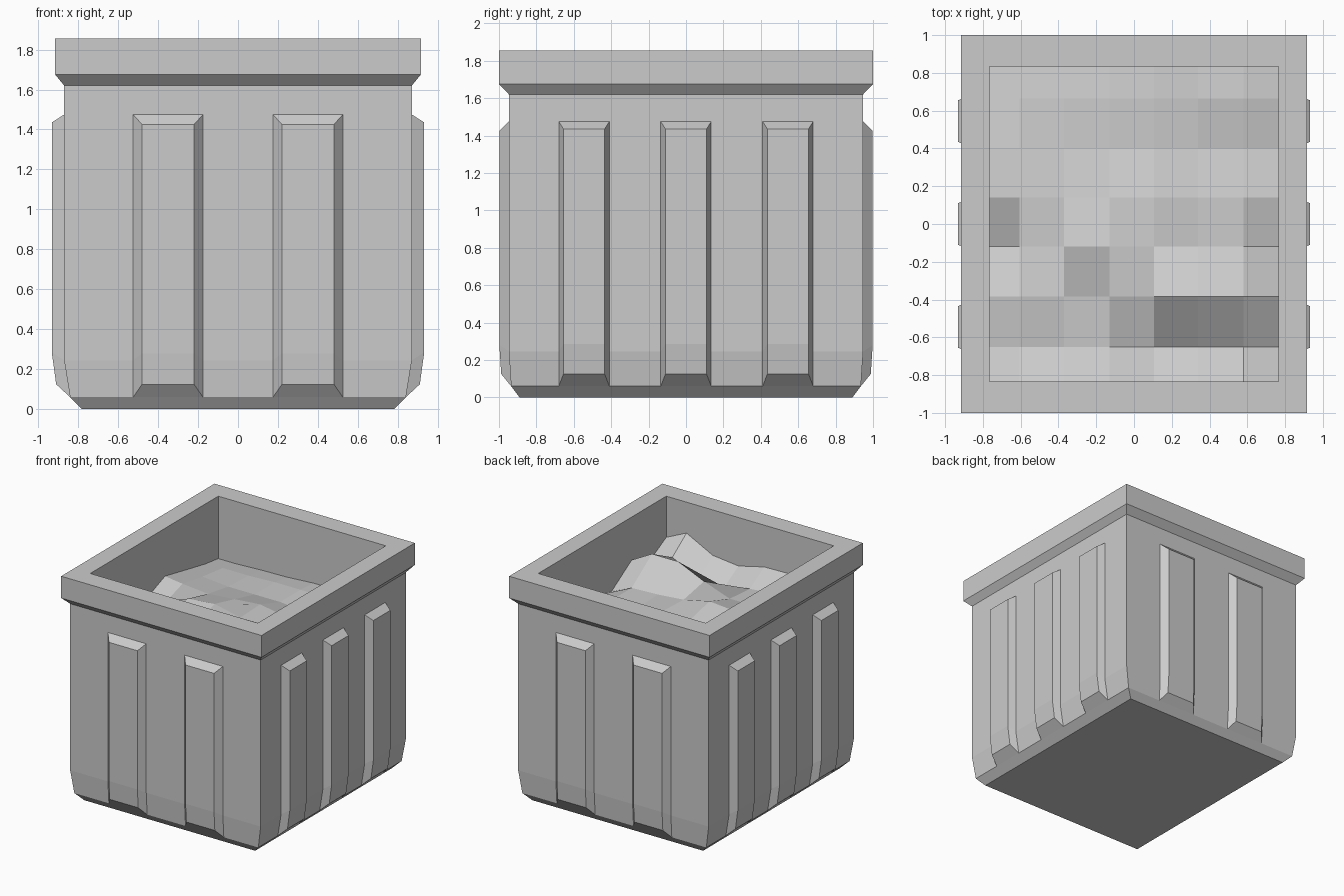
import bpy
from math import pi
from mathutils import Matrix

if "Cube" in bpy.data.objects:
    bpy.data.objects.remove(bpy.data.objects["Cube"])


def make(name, verts, faces):
    mesh = bpy.data.meshes.new(name)
    mesh.from_pydata(verts, [], faces)
    mesh.update()
    obj = bpy.data.objects.new(name, mesh)
    bpy.context.collection.objects.link(obj)
    return obj


def loft(name, rings, floor=False):
    """Stack of rectangles given as (half x, half y, z)."""
    verts, faces = [], []
    for hx, hy, z in rings:
        verts += [(-hx, -hy, z), (hx, -hy, z), (hx, hy, z), (-hx, hy, z)]
    for i in range(len(rings) - 1):
        for k in range(4):
            a, b = 4 * i + k, 4 * i + (k + 1) % 4
            faces.append((a, b, b + 4, a + 4))
    if floor:
        faces.append((3, 2, 1, 0))
    return make(name, verts, faces)


def rib(name, centre, base_w, face_w, base, face, angle):
    """Chamfered rib; base and face are (distance out, z) profiles, top to bottom."""
    verts, faces = [], []
    for (bd, bz), (fd, fz) in zip(base, face):
        verts += [(centre - base_w, -bd, bz), (centre - face_w, -fd, fz),
                  (centre + face_w, -fd, fz), (centre + base_w, -bd, bz)]
    for r in range(len(base) - 1):
        for c in range(3):
            a = 4 * r + c
            faces.append((a + 4, a + 5, a + 1, a))
    last = 4 * (len(base) - 1)
    faces += [(1, 2, 3, 0), (last, last + 3, last + 2, last + 1)]
    obj = make(name, verts, faces)
    obj.data.transform(Matrix.Rotation(angle, 4, 'Z'))


# Tapered bin body
loft("bin_body", [(.78, .89, 0), (.84, .935, .06), (.87, .947, .245), (.87, .947, 1.62)], True)

# Overhanging rim with the inner walls
loft("rim", [(.87, .947, 1.62), (.915, 1, 1.675), (.915, 1, 1.855),
             (.765, .835, 1.855), (.765, .835, 1.3)])

# Two ribs on front and back, three on each side
for label, angle in (("front", 0), ("back", pi)):
    for i, x in enumerate((-.35, .35)):
        rib(f"{label}_rib_{i + 1}", x, .175, .13,
            [(.947, 1.475), (.947, .245), (.935, .06)],
            [(.998, 1.425), (.998, .28), (.988, .125)], angle)
for label, angle in (("right", pi / 2), ("left", -pi / 2)):
    for i, y in enumerate((-.545, 0, .545)):
        rib(f"{label}_rib_{i + 1}", y, .135, .11,
            [(.87, 1.475), (.87, .245), (.84, .06)],
            [(.932, 1.435), (.932, .285), (.91, .125)], angle)

# Lumpy contents: heights on a coarse grid, front row first
xs = (-.765, -.605, -.37, -.13, .105, .34, .58, .765)
ys = (-.835, -.65, -.385, -.12, .14, .4, .665, .835)
heights = (
    (1.52, 1.52, 1.515, 1.51, 1.455, 1.48, 1.60, 1.515),
    (1.45, 1.42, 1.42, 1.40, 1.35, 1.36, 1.47, 1.42),
    (1.45, 1.47, 1.42, 1.42, 1.50, 1.60, 1.60, 1.50),
    (1.36, 1.36, 1.48, 1.50, 1.45, 1.43, 1.42, 1.34),
    (1.46, 1.44, 1.42, 1.44, 1.46, 1.42, 1.42, 1.40),
    (1.41, 1.40, 1.38, 1.38, 1.38, 1.36, 1.36, 1.36),
    (1.36, 1.37, 1.37, 1.38, 1.38, 1.38, 1.41, 1.38),
    (1.34, 1.34, 1.35, 1.355, 1.37, 1.37, 1.39, 1.34))
n = len(xs)
make("contents",
     [(x, y, z) for y, row in zip(ys, heights) for x, z in zip(xs, row)],
     [(a, a + 1, a + n + 1, a + n)
      for j in range(n - 1) for a in range(j * n, j * n + n - 1)])
